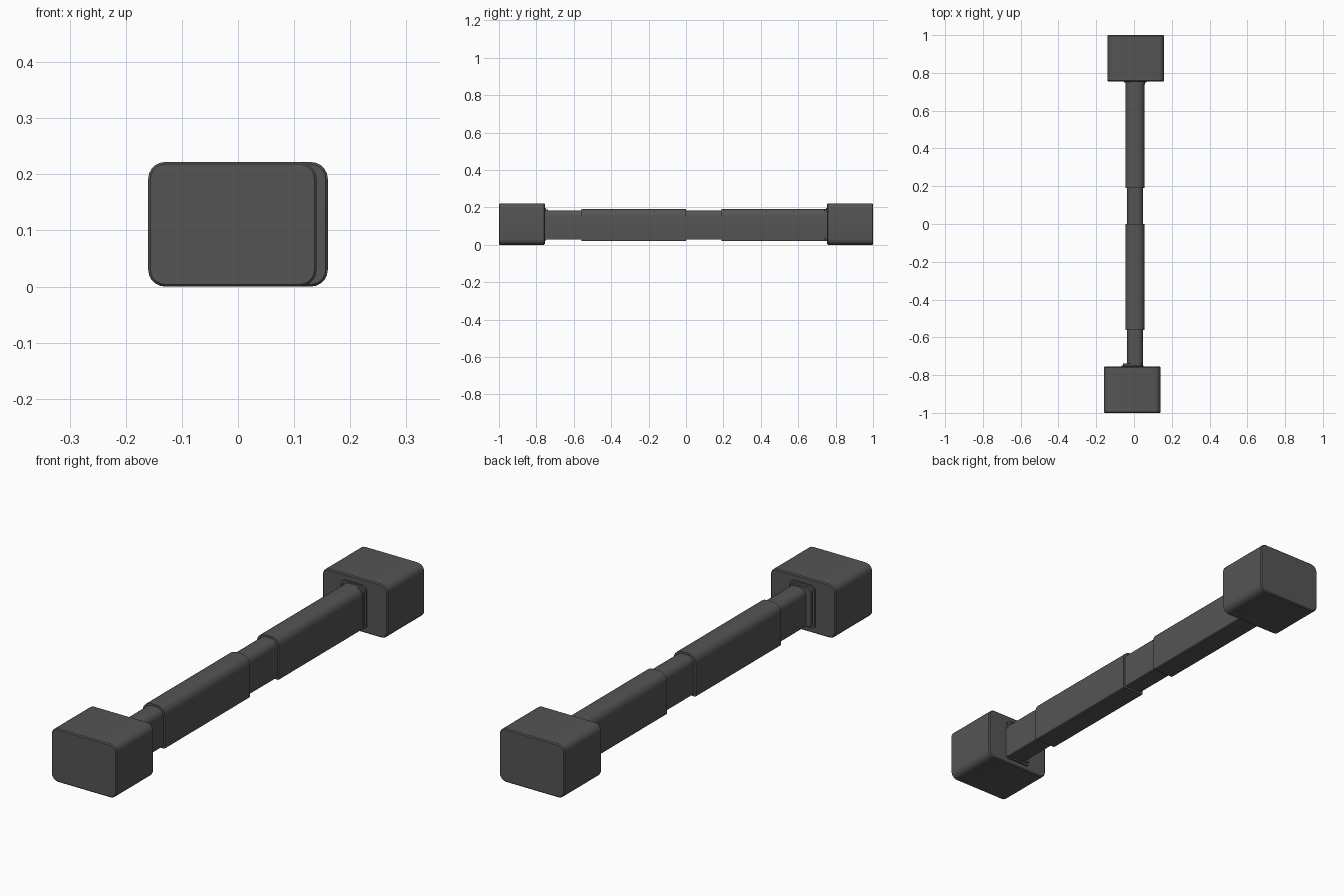
import bpy, bmesh, math

if "Cube" in bpy.data.objects:
    bpy.data.objects.remove(bpy.data.objects["Cube"])

grey = bpy.data.materials.new("dark_grey")
grey.diffuse_color = (0.09, 0.09, 0.09, 1)
grey.use_nodes = True
grey.node_tree.nodes["Principled BSDF"].inputs["Base Color"].default_value = grey.diffuse_color


def outline(x0, x1, z0, z1, r_top, r_low, seg=5):
    """Rectangle in xz with separate top and bottom corner radii."""
    pts = []
    corners = [(x1, z1, r_top, 0), (x0, z1, r_top, 90),
               (x0, z0, r_low, 180), (x1, z0, r_low, 270)]
    for x, z, r, start in corners:
        cx = x - r if x == x1 else x + r
        cz = z - r if z == z1 else z + r
        for i in range(seg + 1):
            a = math.radians(start + 90 * i / seg)
            pts.append((cx + r * math.cos(a), cz + r * math.sin(a)))
    return pts


def loft(name, sections):
    """Skin a list of (y, outline) sections and cap both ends."""
    bm = bmesh.new()
    rings = [[bm.verts.new((x, y, z)) for x, z in pts] for y, pts in sections]
    n = len(rings[0])
    for a, b in zip(rings, rings[1:]):
        for i in range(n):
            j = (i + 1) % n
            bm.faces.new((a[i], a[j], b[j], b[i]))
    bm.faces.new(rings[0])
    bm.faces.new(rings[-1])
    bmesh.ops.recalc_face_normals(bm, faces=bm.faces)
    mesh = bpy.data.meshes.new(name)
    bm.to_mesh(mesh)
    bm.free()
    mesh.materials.append(grey)
    ob = bpy.data.objects.new(name, mesh)
    bpy.context.collection.objects.link(ob)
    bpy.ops.object.select_all(action='DESELECT')
    ob.select_set(True)
    bpy.context.view_layer.objects.active = ob
    bpy.ops.object.shade_smooth_by_angle(angle=math.radians(35))
    return ob


# End blocks, offset sideways, with a fine bevel on the end faces
for label, s in (("front", -1), ("back", 1)):
    cx = s * 0.01
    full = outline(cx - 0.15, cx + 0.15, 0, 0.222, 0.03, 0.03)
    inset = outline(cx - 0.146, cx + 0.146, 0.004, 0.218, 0.026, 0.026)
    loft(label + "_block", [(s * 1.0, inset), (s * 0.996, full),
                            (s * 0.759, full), (s * 0.755, inset)])

    # Stepped collar between block and bar
    x0, x1 = (-0.067, 0.05) if s < 0 else (-0.052, 0.065)
    wide = outline(x0, x1, 0.022, 0.198, 0.02, 0.01)
    slim = outline(x0 + 0.008, x1 - 0.006, 0.03, 0.19, 0.02, 0.008)
    loft(label + "_collar", [(s * 0.76, wide), (s * 0.748, wide),
                             (s * 0.748, slim), (s * 0.738, slim)])

# Inner bar running the whole length, rounded on top
core = outline(-0.036, 0.048, 0.028, 0.184, 0.03, 0.004)
loft("inner_bar", [(-0.77, core), (0.77, core)])

# Wider sleeves over the bar
sleeve = outline(-0.046, 0.056, 0.02, 0.192, 0.036, 0.005)
loft("front_sleeve", [(-0.56, sleeve), (0.0, sleeve)])
loft("back_sleeve", [(0.19, sleeve), (0.755, sleeve)])
